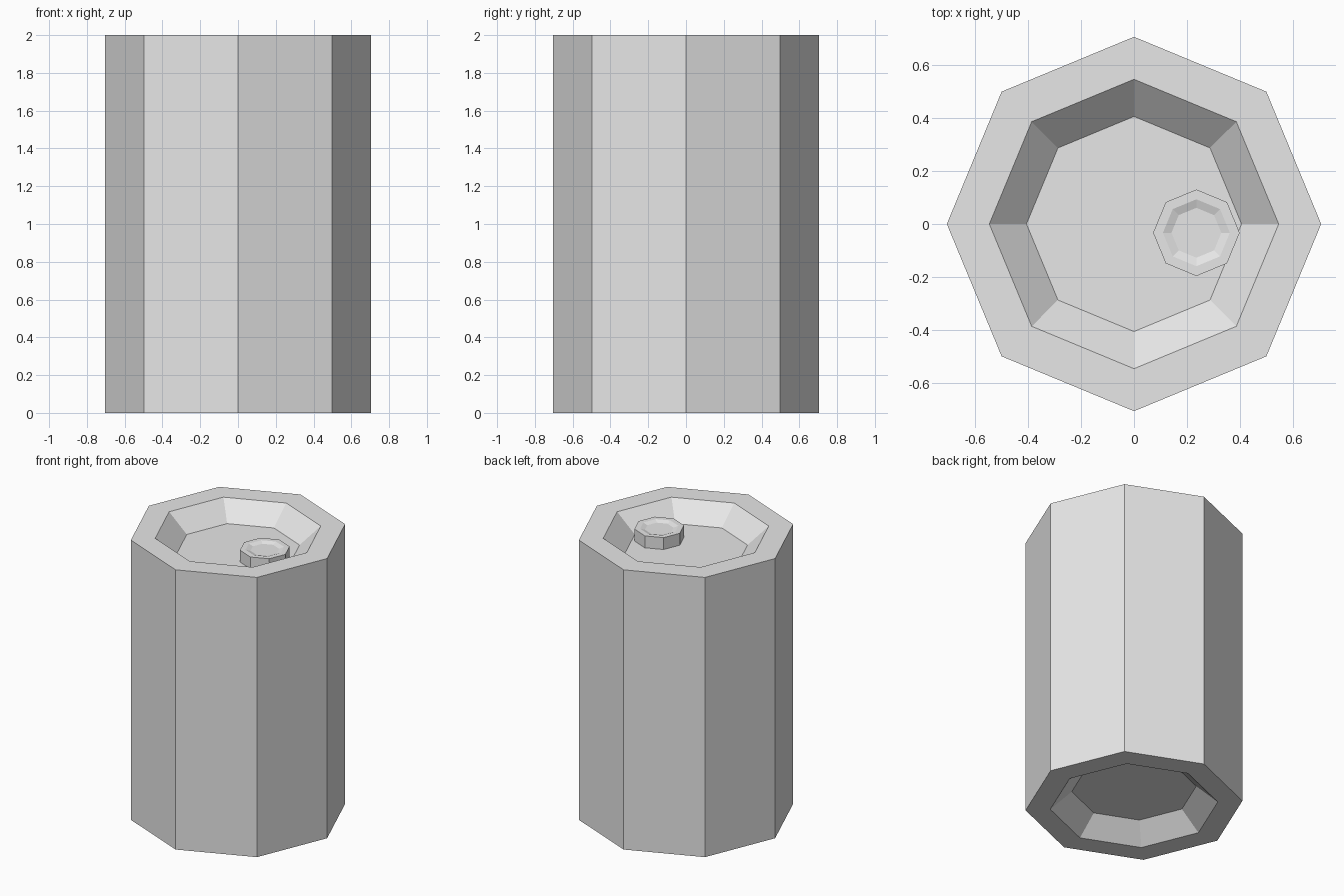
import bpy
import math

if "Cube" in bpy.data.objects:
    bpy.data.objects.remove(bpy.data.objects["Cube"], do_unlink=True)

GREY = (0.8, 0.8, 0.8, 1.0)
grey = bpy.data.materials.new("light_grey")
grey.use_nodes = True
grey.diffuse_color = GREY
grey.node_tree.nodes["Principled BSDF"].inputs["Base Color"].default_value = GREY

SIDES = 8


def lathe(name, profile, location):
    """Octagonal solid from (radius, z) rings, capped at both ends."""
    verts, faces = [], []
    for radius, z in profile:
        for i in range(SIDES):
            a = math.tau * i / SIDES
            verts.append((radius * math.cos(a), radius * math.sin(a), z))
    for ring in range(len(profile) - 1):
        low, high = ring * SIDES, (ring + 1) * SIDES
        for i in range(SIDES):
            j = (i + 1) % SIDES
            faces.append((low + i, low + j, high + j, high + i))
    faces.append(tuple(reversed(range(SIDES))))
    faces.append(tuple(range(len(verts) - SIDES, len(verts))))
    mesh = bpy.data.meshes.new(name)
    mesh.from_pydata(verts, [], faces)
    mesh.materials.append(grey)
    obj = bpy.data.objects.new(name, mesh)
    obj.location = location
    bpy.context.collection.objects.link(obj)
    return obj


def dished_profile(outer, rim, floor, height, depth):
    """Rings of a drum with a sloped recess in both ends."""
    bottom = [(floor, depth), (rim, 0), (outer, 0)]
    return bottom + [(r, height - z) for r, z in reversed(bottom)]


# Main drum, recessed at top and bottom
DEPTH = 0.125
lathe("drum_body", dished_profile(0.705, 0.545, 0.405, 2.0, DEPTH), (0, 0, 0))

# Small dished cap sitting off centre on the recessed top
CAP_SINK = 0.085
lathe("small_cap", dished_profile(0.163, 0.126, 0.094, 2 * CAP_SINK, 0.011),
      (0.235, -0.033, 2.0 - DEPTH - CAP_SINK))
